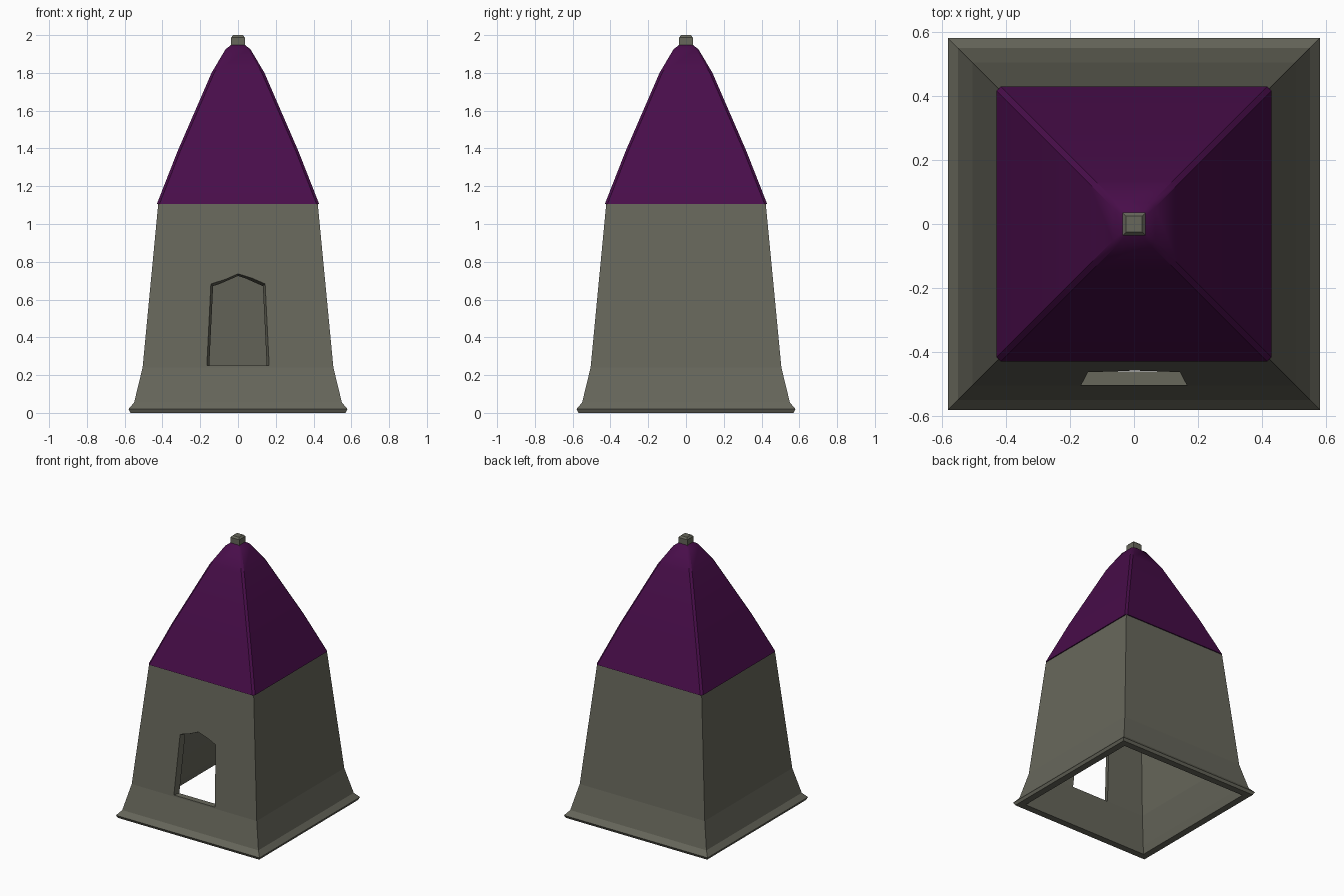
import bpy, bmesh

cube = bpy.data.objects.get("Cube")
if cube:
    bpy.data.objects.remove(cube)


def make_material(name, rgb):
    mat = bpy.data.materials.new(name)
    mat.use_nodes = True
    mat.diffuse_color = (*rgb, 1)
    mat.node_tree.nodes["Principled BSDF"].inputs["Base Color"].default_value = (*rgb, 1)
    return mat


stone = make_material("grey stone", (0.135, 0.135, 0.105))
purple = make_material("purple roofing", (0.065, 0.004, 0.068))


def square_ring(half, z, cut):
    """Square cross-section, with its corners cut off if cut is not zero."""
    points = []
    for sx, sy in ((1, 1), (-1, 1), (-1, -1), (1, -1)):
        a = (sx * half, sy * (half - cut), z)
        b = (sx * (half - cut), sy * half, z)
        pair = [a, b] if sx == sy else [b, a]
        points += pair if cut else [a]
    return points


def loft(name, rings, mat, closed=False):
    """Skin a stack of rings; closed joins the last ring to the first."""
    bm = bmesh.new()
    loops = [[bm.verts.new(p) for p in ring] for ring in rings]
    pairs = list(zip(loops, loops[1:]))
    if closed:
        pairs.append((loops[-1], loops[0]))
    else:
        bm.faces.new(loops[0])
        bm.faces.new(loops[-1])
    for low, high in pairs:
        n = len(low)
        for i in range(n):
            j = (i + 1) % n
            bm.faces.new((low[i], low[j], high[j], high[i]))
    bmesh.ops.recalc_face_normals(bm, faces=bm.faces)
    mesh = bpy.data.meshes.new(name)
    bm.to_mesh(mesh)
    bm.free()
    obj = bpy.data.objects.new(name, mesh)
    bpy.context.collection.objects.link(obj)
    mesh.materials.append(mat)
    return obj


def select_only(obj):
    bpy.ops.object.select_all(action='DESELECT')
    obj.select_set(True)
    bpy.context.view_layer.objects.active = obj


# Hollow tower: outside from foot to eaves, then back down the inside
wall_profile = [(0.57, 0), (0.58, 0.02), (0.55, 0.055), (0.505, 0.24), (0.422, 1.11),
                (0.38, 1.11), (0.46, 0.25), (0.505, 0.055), (0.52, 0)]
walls = loft("tower_walls", [square_ring(h, z, 0) for h, z in wall_profile], stone, True)


# Pointed doorway, narrowing inwards through the front wall
def door_outline(y, half, shoulder, peak):
    return [(-half, y, 0.25), (half, y, 0.25), (half * 0.94, y, shoulder),
            (0, y, peak), (-half * 0.94, y, shoulder)]


cutter = loft("doorway_cutter", [door_outline(-0.56, 0.182, 0.71, 0.765),
                                 door_outline(-0.38, 0.128, 0.66, 0.715)], stone)
cutter.hide_render = True
cut = walls.modifiers.new("doorway", 'BOOLEAN')
cut.operation = 'DIFFERENCE'
cut.solver = 'EXACT'
cut.object = cutter
select_only(walls)
bpy.ops.object.modifier_apply(modifier=cut.name)
bpy.data.objects.remove(cutter)

# Hollow curved roof with narrow bevelled hips
roof_profile = [(0.43, 1.105, 0.014), (0.32, 1.385, 0.014), (0.14, 1.8, 0.014),
                (0.066, 1.925, 0.014), (0.034, 1.95, 0.01), (0.01, 1.95, 0.004),
                (0.01, 1.9, 0.004), (0.1, 1.79, 0.01), (0.28, 1.375, 0.01), (0.385, 1.105, 0.01)]
roof = loft("roof", [square_ring(*p) for p in roof_profile], purple, True)
select_only(roof)
bpy.ops.object.shade_smooth_by_angle()

# Stone finial with a chamfered top
finial_profile = [(0.036, 1.94), (0.036, 1.988), (0.025, 2.0)]
loft("finial", [square_ring(h, z, 0) for h, z in finial_profile], stone)
